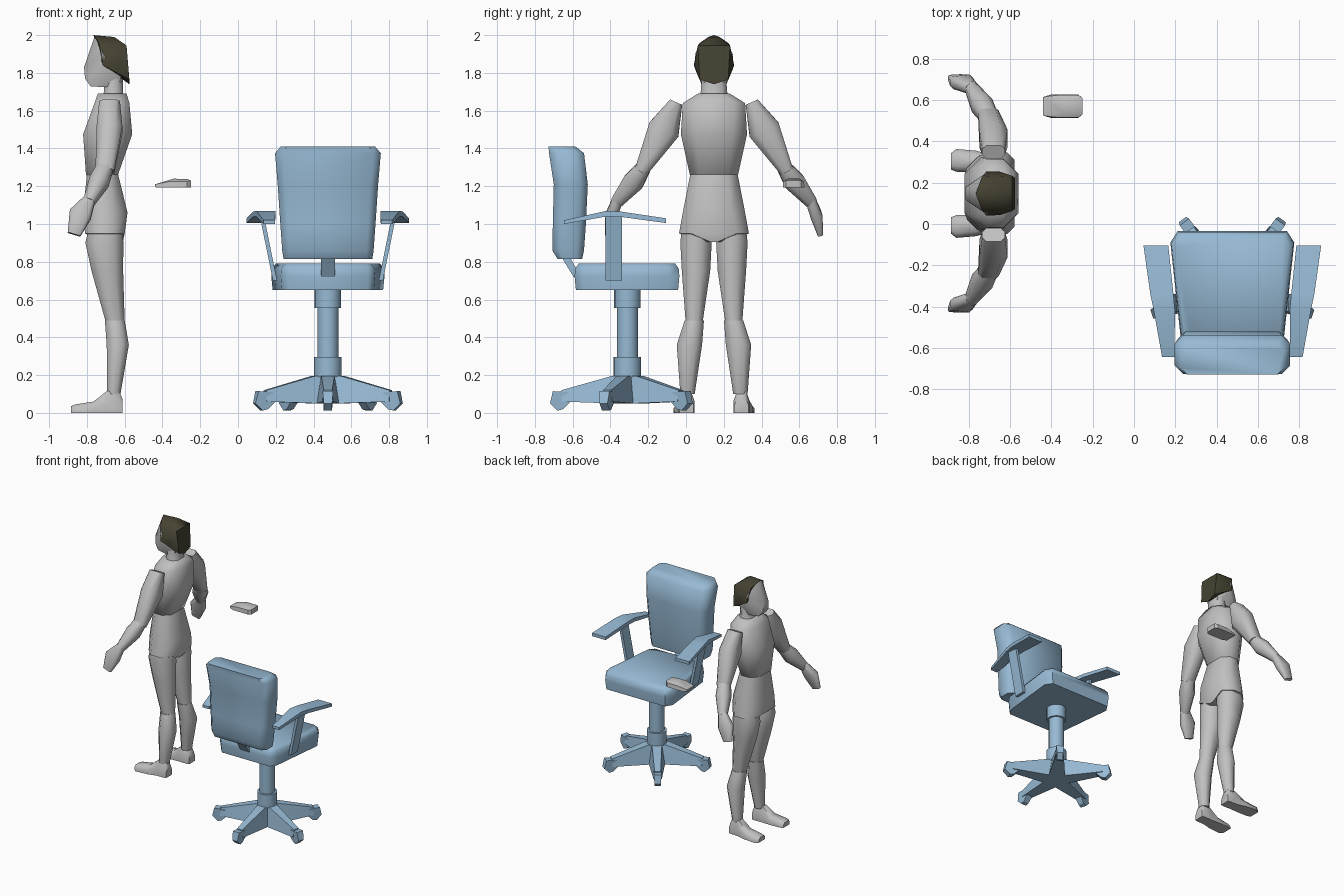
import bpy, bmesh
from math import radians, sin, cos, pi
from mathutils import Vector, Matrix

cube = bpy.data.objects.get("Cube")
if cube:
    bpy.data.objects.remove(cube, do_unlink=True)


def material(name, colour):
    m = bpy.data.materials.new(name)
    m.use_nodes = True
    m.diffuse_color = (*colour, 1)
    m.node_tree.nodes["Principled BSDF"].inputs["Base Color"].default_value = (*colour, 1)
    return m


GREY = material("light grey", (0.53, 0.53, 0.53))
BLUE = material("soft blue", (0.31, 0.49, 0.66))
DARK = material("dark olive brown", (0.06, 0.055, 0.032))


def finish(name, bm, mat, angle=50):
    bmesh.ops.recalc_face_normals(bm, faces=bm.faces[:])
    mesh = bpy.data.meshes.new(name)
    bm.to_mesh(mesh)
    bm.free()
    mesh.materials.append(mat)
    mesh.shade_smooth()
    mesh.set_sharp_from_angle(angle=radians(angle))
    ob = bpy.data.objects.new(name, mesh)
    bpy.context.collection.objects.link(ob)
    return ob


def loft(name, rings, mat, angle=50):
    """Skin a list of equal-length point rings and cap both ends."""
    bm = bmesh.new()
    loops = [[bm.verts.new(p) for p in ring] for ring in rings]
    n = len(loops[0])
    for a, b in zip(loops, loops[1:]):
        for i in range(n):
            j = (i + 1) % n
            bm.faces.new((a[i], a[j], b[j], b[i]))
    bm.faces.new(loops[0])
    bm.faces.new(loops[-1])
    return finish(name, bm, mat, angle)


def hull(name, points, mat, angle=35, matrix=None):
    bm = bmesh.new()
    for p in points:
        bm.verts.new(p)
    out = bmesh.ops.convex_hull(bm, input=bm.verts[:])
    spare = {v for v in out["geom_interior"] + out["geom_unused"]
             if isinstance(v, bmesh.types.BMVert) and v.is_valid}
    bmesh.ops.delete(bm, geom=list(spare), context='VERTS')
    bmesh.ops.dissolve_limit(bm, angle_limit=radians(1), verts=bm.verts[:], edges=bm.edges[:])
    if matrix:
        bm.transform(matrix)
    return finish(name, bm, mat, angle)


def octagon(hx, hy, cut):
    """Chamfered rectangle outline."""
    a, b = hx - cut, hy - cut
    return [(hx, -b), (hx, b), (a, hy), (-a, hy), (-hx, b), (-hx, -b), (-a, -hy), (a, -hy)]


def level_ring(z, x0, x1, yc, hy, cut=0.3):
    hx, xc = (x1 - x0) / 2, (x0 + x1) / 2
    return [(xc + u, yc + v, z) for u, v in octagon(hx, hy, cut * min(hx, hy) * 2)]


def limb(name, stations, mat):
    """Tapered limb: stations are (centre, half width across, half depth)."""
    pts = [Vector(s[0]) for s in stations]
    rings = []
    for i, (c, wide, deep) in enumerate(stations):
        t = (pts[min(i + 1, len(pts) - 1)] - pts[max(i - 1, 0)]).normalized()
        u = Vector((1, 0, 0))
        u = (u - t * u.dot(t)).normalized()
        v = t.cross(u)
        rings.append([pts[i] + u * a + v * b
                      for a, b in octagon(wide, deep, 0.55 * min(wide, deep))])
    return loft(name, rings, mat)


def both(points, yc):
    """Mirror (x, y offset, z) points about the plane y = yc."""
    return [(x, yc + s * y, z) for x, y, z in points for s in (1, -1)]


# ---------- standing figure, facing -x ----------
MID = 0.148

hull("head", both([(-.76, .02, 1.99), (-.815, .03, 1.83), (-.81, .035, 1.77), (-.78, .045, 1.728),
                   (-.73, .08, 1.94), (-.715, .1, 1.9), (-.705, .1, 1.82), (-.62, .07, 1.8),
                   (-.7, .06, 1.725), (-.62, .05, 1.75)], MID), GREY, 50)
hull("hair", both([(-.765, 0, 2), (-.655, .03, 1.99), (-.735, .08, 1.955), (-.715, .107, 1.84),
                   (-.65, .105, 1.84), (-.59, .085, 1.945), (-.575, .075, 1.765),
                   (-.575, 0, 1.74)], MID), DARK, 50)
loft("neck", [level_ring(1.63, -.73, -.59, MID, .085), level_ring(1.70, -.71, -.61, MID, .07),
              level_ring(1.77, -.71, -.61, MID, .065)], GREY)
loft("chest", [level_ring(1.22, -.77, -.66, MID, .05),
               level_ring(1.262, -.805, -.635, MID, .128),
               level_ring(1.475, -.82, -.56, MID, .175),
               level_ring(1.64, -.76, -.575, MID, .165),
               level_ring(1.69, -.742, -.59, MID, .085)], GREY)
loft("hips", [level_ring(.905, -.74, -.61, MID, .045),
              level_ring(.95, -.81, -.60, MID, .185),
              level_ring(1.06, -.82, -.585, MID, .165),
              level_ring(1.265, -.80, -.635, MID, .125)], GREY)

for side, s in (("left", -1), ("right", 1)):
    def at(x, y, z):
        return (x, MID + s * y, z)

    limb(side + "_upper_arm", [(at(-.68, .20, 1.645), .055, .035), (at(-.68, .265, 1.5), .068, .085),
                               (at(-.705, .385, 1.28), .05, .036)], GREY)
    limb(side + "_forearm", [(at(-.705, .375, 1.295), .045, .04), (at(-.735, .425, 1.225), .052, .056),
                             (at(-.79, .515, 1.115), .03, .033)], GREY)
    limb(side + "_hand", [(at(-.785, .51, 1.13), .032, .028), (at(-.835, .54, 1.05), .06, .032),
                          (at(-.868, .562, .945), .035, .014)], GREY)
    loft(side + "_thigh", [level_ring(.98, -.79, -.61, MID + s * .095, .075),
                           level_ring(.90, -.808, -.607, MID + s * .095, .083),
                           level_ring(.75, -.775, -.608, MID + s * .095, .075),
                           level_ring(.48, -.70, -.60, MID + s * .105, .045)], GREY)
    loft(side + "_shin", [level_ring(.49, -.705, -.60, MID + s * .104, .051),
                          level_ring(.36, -.695, -.578, MID + s * .13, .067),
                          level_ring(.10, -.693, -.622, MID + s * .14, .038)], GREY)
    # shoe-shaped foot: stations along x as (x, centre, half width, height)
    foot = []
    for x, yc, hw, h in ((-.612, .145, .038, .075), (-.63, .145, .042, .115), (-.695, .147, .042, .115),
                         (-.765, .155, .052, .06), (-.86, .16, .055, .045), (-.885, .155, .04, .035)):
        foot.append([at(x, yc + hw, 0), at(x, yc + hw, h * .55), at(x, yc + hw * .55, h),
                     at(x, yc - hw * .55, h), at(x, yc - hw, h * .55), at(x, yc - hw, 0)])
    loft(side + "_foot", foot, GREY)

# ---------- small floating pebble ----------
hull("pebble", both([(-.44, .045, 1.195), (-.25, .04, 1.192), (-.27, .057, 1.192), (-.40, .057, 1.192),
                     (-.44, .045, 1.21), (-.25, .04, 1.23), (-.27, .055, 1.225), (-.36, .055, 1.225),
                     (-.34, .03, 1.24), (-.27, .03, 1.238)], .57), GREY)

# ---------- swivel chair, backrest towards -y ----------
CX, CY = .476, -.31


def tube(name, z0, z1, r, sides=16):
    rings = [[(CX + r * cos(2 * pi * i / sides), CY + r * sin(2 * pi * i / sides), z)
              for i in range(sides)] for z in (z0, z1)]
    return loft(name, rings, BLUE)


tube("base_hub", .05, .2, .065)
tube("lower_sleeve", .19, .295, .073)
tube("column", .28, .57, .056)
tube("upper_sleeve", .555, .66, .07)

# five splayed legs with wedge casters
for k in range(5):
    spin = Matrix.Translation((CX, CY, 0)) @ Matrix.Rotation(-pi / 2 + k * 2 * pi / 5, 4, 'Z')
    hull(f"base_leg_{k + 1}", both([(.03, .035, .198), (.08, .035, .196), (.03, .06, .05),
                                    (.08, .058, .05), (.35, .022, .12), (.35, .03, .06)], 0),
         BLUE, 30, spin)
    hull(f"caster_{k + 1}", both([(.41, .022, .05), (.395, .028, .115), (.315, .028, .11),
                                  (.295, .025, .065), (.37, .022, .012), (.34, .022, .02)], 0),
         BLUE, 30, spin)

# seat cushion, narrower towards the back
outline = [(.30, -.09), (.265, -.035), (-.265, -.035), (-.30, -.09),
           (-.25, -.55), (-.215, -.59), (.215, -.59), (.25, -.55)]
loft("seat", [[(CX + x * f, CY + (y - CY) * f, z) for x, y in outline]
              for z, f in ((.65, .975), (.725, 1), (.765, .985), (.79, .92))], BLUE)

# curved backrest and its bracket
back = []
for z, y0, y1, hx in ((.815, -.68, -.55, .235), (.86, -.708, -.54, .242), (1.0, -.705, -.53, .252),
                      (1.21, -.70, -.52, .266), (1.375, -.725, -.54, .28), (1.41, -.728, -.585, .25)):
    back.append(level_ring(z, CX - hx, CX + hx, (y0 + y1) / 2, (y1 - y0) / 2, .22))
loft("backrest", back, BLUE)
hull("backrest_bracket", [(CX + s * .037, y, z) for s in (1, -1)
                          for y, z in ((-.675, .85), (-.63, .85), (-.595, .72), (-.555, .72))], BLUE)

# arms: thin bent pads on slanted flat posts
for side, s in (("left", 1), ("right", -1)):
    pad = []
    for y, near, far, low, top in ((-.105, .31, .43, 1.005, 1.03), (-.34, .285, .397, 1.037, 1.065),
                                   (-.42, .278, .38, 1.04, 1.07), (-.645, .28, .34, 1.0, 1.02)):
        pad.append([(CX + s * near, y, low), (CX + s * far, y, low),
                    (CX + s * far, y, top), (CX + s * near, y, top)])
    loft(side + "_armrest", pad, BLUE, 25)
    hull(side + "_arm_post", [(CX + s * (x + t), y, z) for x, z in ((.35, 1.045), (.28, .70))
                              for t in (-.011, .011) for y in (-.425, -.338)], BLUE)
